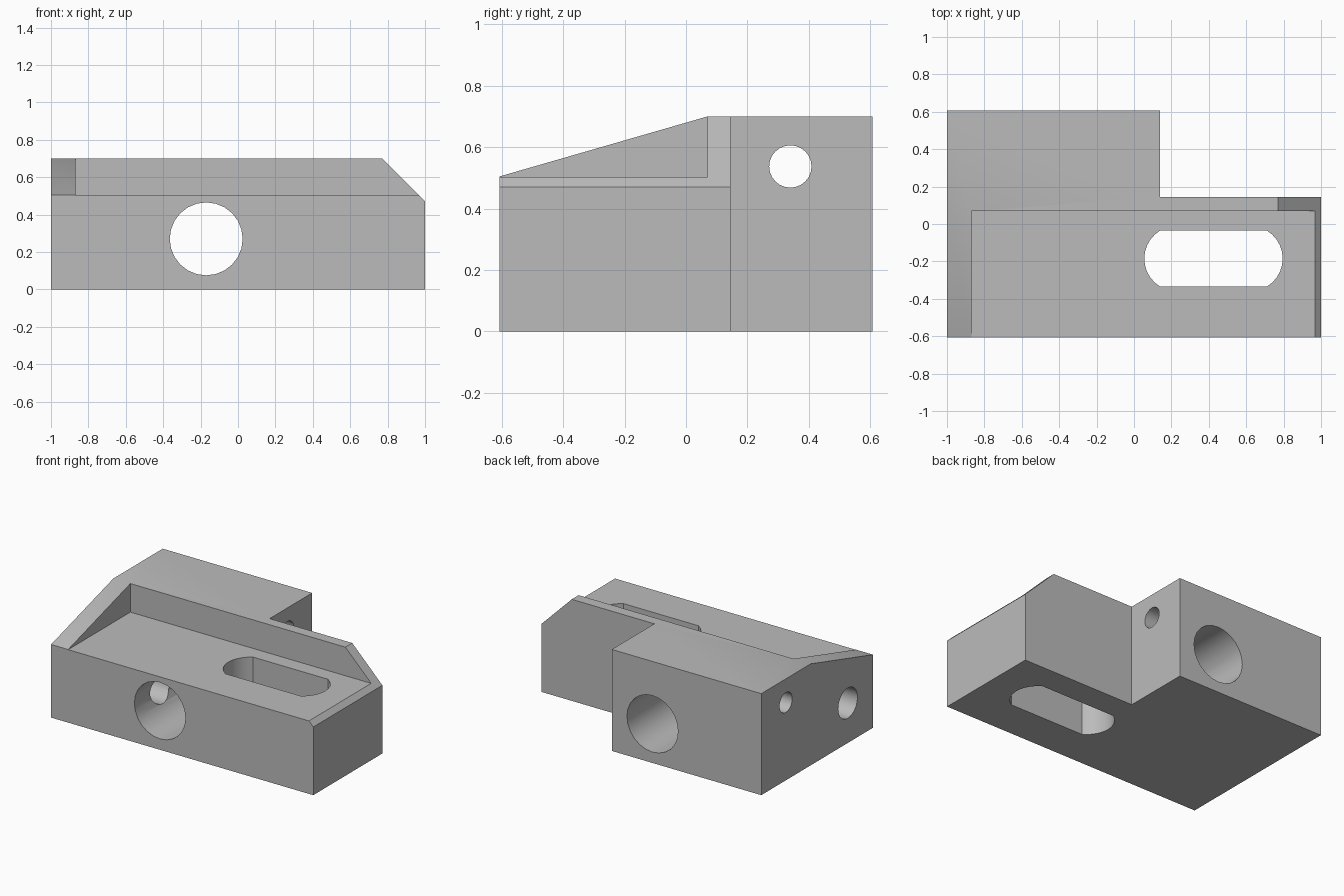
import bpy, bmesh, math
from mathutils import Vector

cube = bpy.data.objects.get("Cube")
if cube:
    bpy.data.objects.remove(cube, do_unlink=True)

grey = bpy.data.materials.new("machined grey")
grey.use_nodes = True
grey.diffuse_color = (0.5, 0.5, 0.5, 1)
grey.node_tree.nodes["Principled BSDF"].inputs["Base Color"].default_value = (0.5, 0.5, 0.5, 1)


def prism(name, outline, axis, lo, hi):
    """Extrude a 2D outline along an axis; the other two axes keep x, y, z order."""
    bm = bmesh.new()
    verts = []
    for p in outline:
        co = list(p)
        co.insert(axis, lo)
        verts.append(bm.verts.new(co))
    face = bm.faces.new(verts)
    grown = bmesh.ops.extrude_face_region(bm, geom=[face])["geom"]
    move = Vector((0, 0, 0))
    move[axis] = hi - lo
    bmesh.ops.translate(bm, vec=move, verts=[g for g in grown if isinstance(g, bmesh.types.BMVert)])
    bmesh.ops.recalc_face_normals(bm, faces=bm.faces)
    mesh = bpy.data.meshes.new(name)
    bm.to_mesh(mesh)
    bm.free()
    mesh.materials.append(grey)
    obj = bpy.data.objects.new(name, mesh)
    bpy.context.collection.objects.link(obj)
    return obj


def arc(cx, cy, r, start, end, n):
    step = (end - start) / n
    return [(cx + r * math.cos(start + i * step), cy + r * math.sin(start + i * step))
            for i in range(n + 1)]


def circle(cx, cy, r, n=24):
    return arc(cx, cy, r, 0, math.tau, n)[:-1]


# L-shaped block
body = prism("clamp_body", [(-1, -.608), (1, -.608), (1, .145), (.14, .145), (.14, .608), (-1, .608)],
             2, 0, .70)

# Slot with shallow rounded ends
r, half = .175, math.asin(.15 / .175)
slot = arc(.795 - r, -.185, r, -half, half, 10) + arc(.055 + r, -.185, r, math.pi - half, math.pi + half, 10)

# Cuts: recess, left ramp, right chamfer, slot, bore and cross holes
cutters = [
    prism("recess_cutter", [(-.87, -.8), (1.2, -.8), (1.2, .07), (-.87, .07)], 2, .503, 1),
    prism("ramp_cutter", [(-.8, .449), (.07, .70), (.07, 1), (-.8, 1)], 0, -1.2, -.8),
    prism("chamfer_cutter", [(.77, .70), (1.1, .37), (1.3, .37), (1.3, 1), (.47, 1)], 1, -1, 1),
    prism("slot_cutter", slot, 2, -.2, 1),
    prism("bore_cutter", circle(-.17, .27, .195), 1, -1, 1),
    prism("side_hole_cutter", circle(-.335, .275, .105), 0, -1.2, -.17),
    prism("pin_hole_cutter", circle(.34, .537, .069), 0, -1.2, .4),
]
bpy.context.view_layer.objects.active = body
for cutter in cutters:
    mod = body.modifiers.new(cutter.name, "BOOLEAN")
    mod.operation = "DIFFERENCE"
    mod.solver = "EXACT"
    mod.object = cutter
    bpy.ops.object.modifier_apply(modifier=mod.name)
    bpy.data.objects.remove(cutter, do_unlink=True)

# Smooth bores, crisp edges
bpy.ops.object.select_all(action="DESELECT")
body.select_set(True)
bpy.ops.object.shade_smooth_by_angle(angle=math.radians(25))
